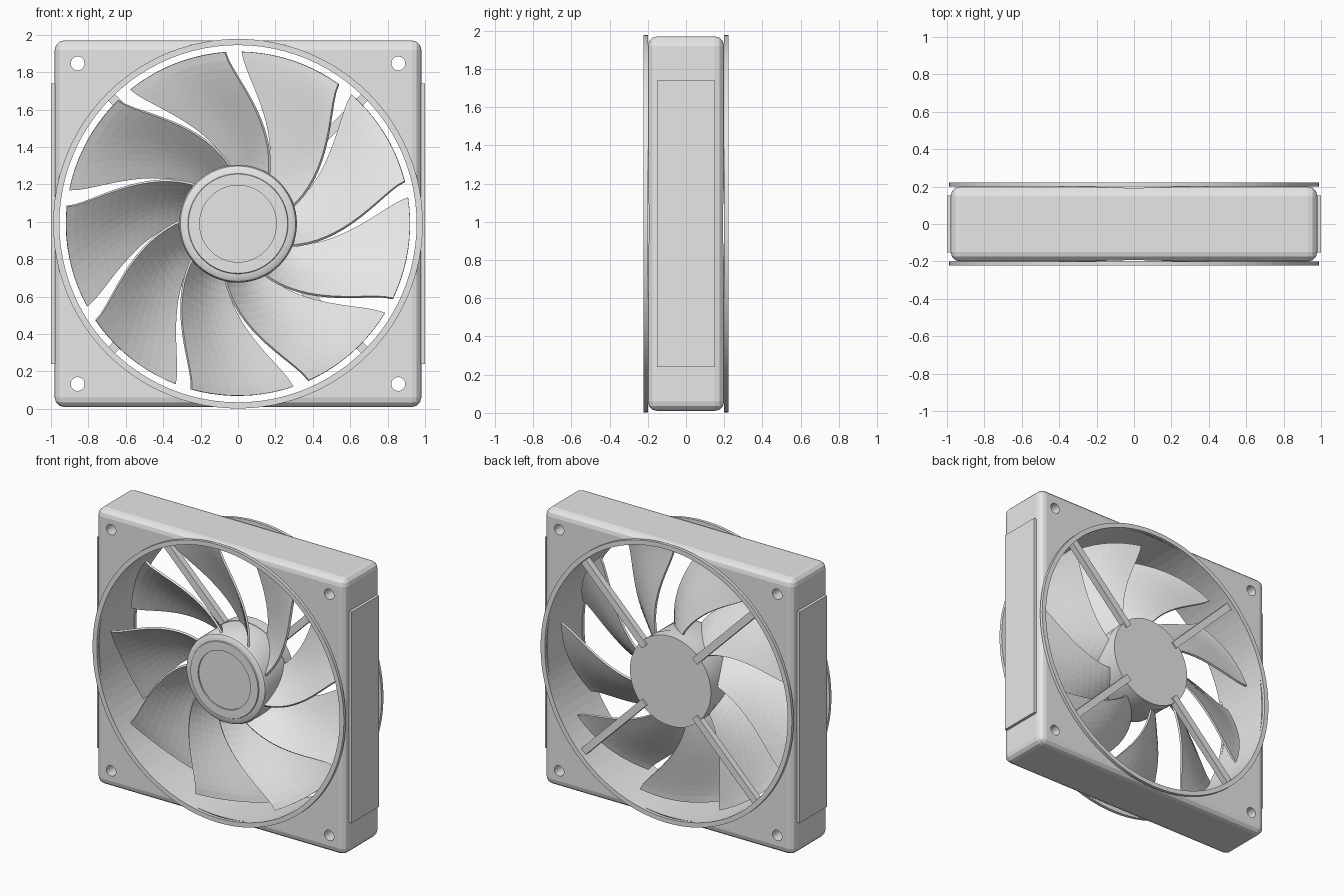
import bpy, bmesh, math
from mathutils import Matrix, Vector

if "Cube" in bpy.data.objects:
    bpy.data.objects.remove(bpy.data.objects["Cube"])

CZ = 0.99          # height of the fan axis
BORE = 0.955       # inner radius of the frame opening

grey = bpy.data.materials.new("light_grey")
grey.diffuse_color = (0.8, 0.8, 0.8, 1)
grey.use_nodes = True
grey.node_tree.nodes["Principled BSDF"].inputs["Base Color"].default_value = grey.diffuse_color


def make(name, bm):
    bmesh.ops.recalc_face_normals(bm, faces=bm.faces)
    me = bpy.data.meshes.new(name)
    bm.to_mesh(me)
    bm.free()
    me.materials.append(grey)
    ob = bpy.data.objects.new(name, me)
    bpy.context.collection.objects.link(ob)
    return ob


def smooth(ob, angle=30):
    bpy.ops.object.select_all(action='DESELECT')
    ob.select_set(True)
    bpy.context.view_layer.objects.active = ob
    bpy.ops.object.shade_smooth_by_angle(angle=math.radians(angle))


def add_box(bm, size, mat):
    bmesh.ops.create_cube(bm, size=1, matrix=mat @ Matrix.Diagonal((*size, 1)))


def lathe(bm, profile, closed=False, n=96, cx=0, cz=CZ):
    """Revolve (radius, y) points around the y direction."""
    rings = []
    for r, y in profile:
        if r == 0:
            rings.append([bm.verts.new((cx, y, cz))] * n)
        else:
            rings.append([bm.verts.new((cx + r * math.cos(math.tau * i / n), y,
                                        cz + r * math.sin(math.tau * i / n))) for i in range(n)])
    pairs = list(zip(rings, rings[1:]))
    if closed:
        pairs.append((rings[-1], rings[0]))
    for a, b in pairs:
        for i in range(n):
            j = (i + 1) % n
            bm.faces.new(list(dict.fromkeys((a[i], a[j], b[j], b[i]))))


# square frame with rounded edges
bm = bmesh.new()
add_box(bm, (1.96, 0.4, 1.96), Matrix.Translation((0, 0, CZ)))
bmesh.ops.bevel(bm, geom=bm.edges[:], offset=0.05, segments=3, profile=0.5, affect='EDGES')
frame = make("frame", bm)

# cutters for the round opening and the four screw holes
bm = bmesh.new()
lathe(bm, [(0, -0.5), (BORE, -0.5), (BORE, 0.5), (0, 0.5)])
for sx in (-1, 1):
    for sz in (-1, 1):
        lathe(bm, [(0, -0.5), (0.037, -0.5), (0.037, 0.5), (0, 0.5)],
              n=32, cx=sx * 0.857, cz=CZ + sz * 0.857)
cutter = make("frame_cutter", bm)
cutter.hide_render = True
cutter.hide_viewport = True
mod = frame.modifiers.new("openings", 'BOOLEAN')
mod.operation = 'DIFFERENCE'
mod.solver = 'EXACT'
mod.object = cutter

# rim rings on both faces
for name, s in (("front_ring", -1), ("back_ring", 1)):
    bm = bmesh.new()
    lathe(bm, [(BORE, s * 0.2), (0.988, s * 0.2), (0.988, s * 0.222), (BORE, s * 0.222)], closed=True)
    smooth(make(name, bm))

# side plates
for name, s in (("left_plate", -1), ("right_plate", 1)):
    bm = bmesh.new()
    add_box(bm, (0.022, 0.306, 1.5), Matrix.Translation((s * 0.989, 0, CZ)))
    make(name, bm)

# hub with rounded rim and recessed cap
bm = bmesh.new()
lathe(bm, [(0, -0.145), (0.205, -0.145), (0.205, -0.155), (0.265, -0.155), (0.268, -0.148),
           (0.295, -0.145), (0.308, -0.137), (0.315, -0.12), (0.315, 0.1), (0, 0.1)])
smooth(make("hub", bm))

# motor mount disc at the back
bm = bmesh.new()
lathe(bm, [(0, 0.095), (0.318, 0.095), (0.318, 0.175), (0, 0.175)])
smooth(make("motor_mount", bm))

# four diagonal struts
bm = bmesh.new()
for k in range(4):
    turn = Matrix.Rotation(math.radians(45 + 90 * k), 4, 'Y')
    add_box(bm, (0.68, 0.045, 0.05),
            Matrix.Translation((0, 0, CZ)) @ turn @ Matrix.Translation((0.62, 0.165, 0)))
make("struts", bm)

# nine swept blades: back edge is counter-clockwise, front edge clockwise
NR, NA, R0, R1 = 14, 10, 0.30, 0.92
for k in range(9):
    bm = bmesh.new()
    grid = []
    for i in range(NR + 1):
        t = i / NR                                   # 0 at the tip, 1 at the hub
        r = R1 + (R0 - R1) * t
        back = 8.7 - 32 * t ** 1.45
        front = -25.8 - 37.5 * t ** 1.45
        row = []
        for j in range(NA + 1):
            u = j / NA
            a = math.radians(40 * k + back + (front - back) * u)
            y = 0.095 - 0.215 * u + 0.025 * math.sin(math.pi * u)
            row.append(bm.verts.new((r * math.cos(a), y, CZ + r * math.sin(a))))
        grid.append(row)
    for i in range(NR):
        for j in range(NA):
            bm.faces.new((grid[i][j], grid[i][j + 1], grid[i + 1][j + 1], grid[i + 1][j]))
    blade = make(f"blade_{k + 1}", bm)
    sol = blade.modifiers.new("thickness", 'SOLIDIFY')
    sol.thickness = 0.014
    sol.offset = 0
